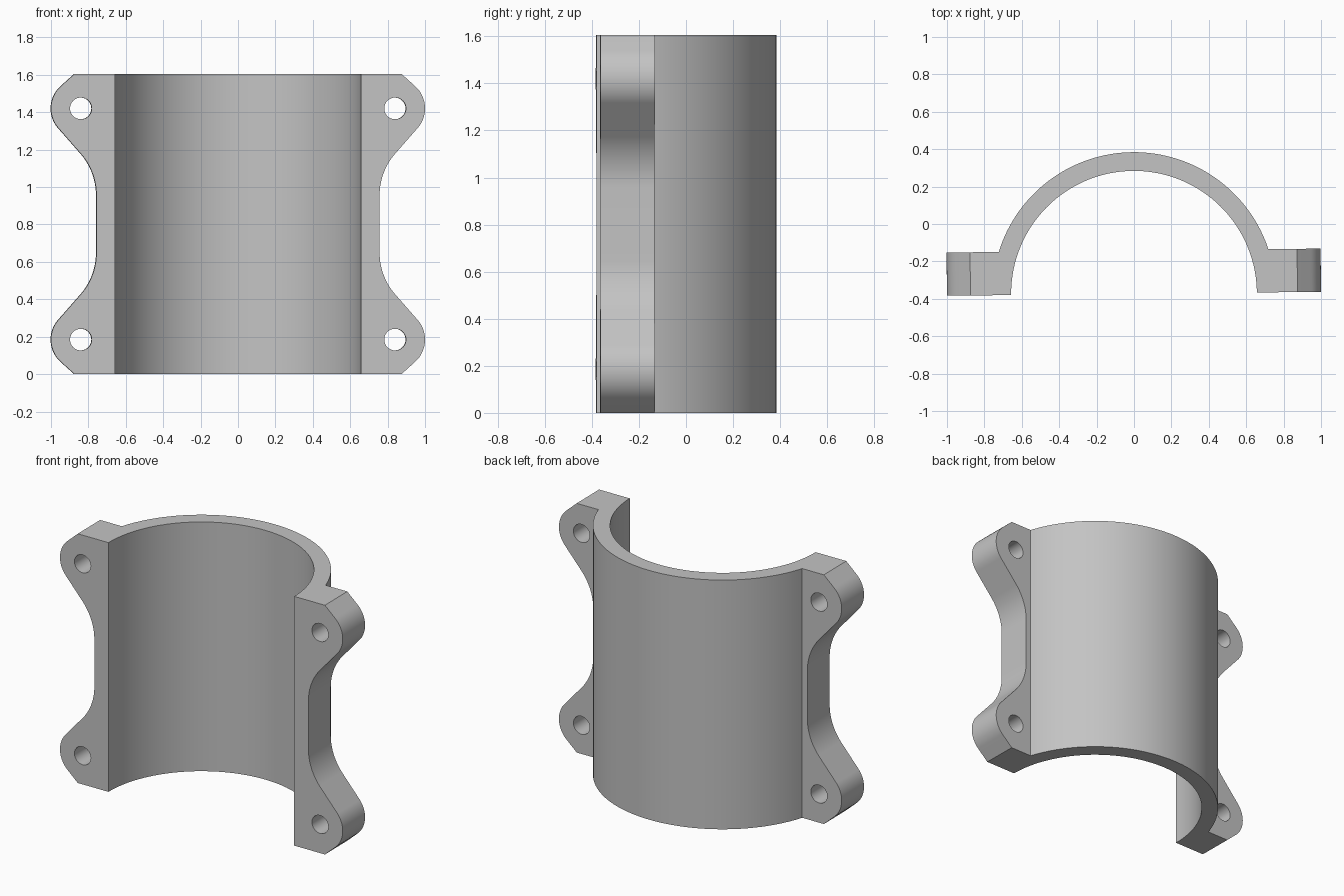
import bpy, bmesh
from math import sin, cos, tan, asin, radians, pi
from mathutils import Vector

cube = bpy.data.objects.get("Cube")
if cube:
    bpy.data.objects.remove(cube, do_unlink=True)

HEIGHT, OUTER_R, INNER_R = 1.605, 0.757, 0.657
FLANGE = 0.231                      # flange thickness
MID = HEIGHT / 2
EAR_X, EAR_Z, EAR_R = 0.84, 0.618, 0.16   # bolt ear, height from the middle
HOLE_R, FILLET_R = 0.058, 0.34

grey = bpy.data.materials.new("plain grey")
grey.use_nodes = True
grey.diffuse_color = (0.55, 0.55, 0.55, 1)
grey.node_tree.nodes["Principled BSDF"].inputs["Base Color"].default_value = grey.diffuse_color


def arc(cx, cy, r, start, end, steps):
    """Points on an arc, angles in degrees."""
    angles = [radians(start + (end - start) * i / steps) for i in range(steps + 1)]
    return [(cx + r * cos(a), cy + r * sin(a)) for a in angles]


def prism(name, points, direction):
    """Extrude a closed outline of 3D points."""
    bm = bmesh.new()
    face = bm.faces.new([bm.verts.new(p) for p in points])
    out = bmesh.ops.extrude_face_region(bm, geom=[face])
    moved = [v for v in out["geom"] if isinstance(v, bmesh.types.BMVert)]
    bmesh.ops.translate(bm, verts=moved, vec=Vector(direction))
    bmesh.ops.recalc_face_normals(bm, faces=bm.faces)
    mesh = bpy.data.meshes.new(name)
    bm.to_mesh(mesh)
    bm.free()
    mesh.materials.append(grey)
    obj = bpy.data.objects.new(name, mesh)
    bpy.context.collection.objects.link(obj)
    return obj


def boolean(target, cutter, operation):
    """Apply a boolean and remove the cutter."""
    cutter.hide_render = True
    mod = target.modifiers.new("cut", "BOOLEAN")
    mod.object, mod.operation, mod.solver = cutter, operation, "EXACT"
    bpy.context.view_layer.objects.active = target
    bpy.ops.object.modifier_apply(modifier=mod.name)
    bpy.data.objects.remove(cutter, do_unlink=True)


# Half shell with flat flanges, as one cross-section
side = asin(FLANGE / OUTER_R) * 180 / pi
section = arc(0, 0, OUTER_R, side, 180 - side, 64)
section += [(-1.05, FLANGE), (-1.05, 0)]
section += arc(0, 0, INNER_R, 180, 0, 72)
section += [(1.05, 0), (1.05, FLANGE)]
clamp = prism("half_clamp", [(x, y, 0) for x, y in section], (0, 0, HEIGHT))

# Upper right quarter of the flange outline: waist, fillet, ear, slanted corner
quarter = arc(OUTER_R + FILLET_R, 0.153, FILLET_R, 180, 140, 14)
quarter += arc(EAR_X, EAR_Z, EAR_R, -40, 48, 22)
x, z = quarter[-1]
quarter.append((x - 0.1 * tan(radians(48)), z + 0.1))
right = [(x, -z) for x, z in reversed(quarter)] + quarter
outline = right + [(-x, z) for x, z in reversed(right)]
boolean(clamp, prism("flange_outline", [(x, -0.5, MID + z) for x, z in outline], (0, 2, 0)),
        "INTERSECT")

# Four bolt holes
for sx in (-1, 1):
    for sz in (-1, 1):
        ring = arc(sx * EAR_X, MID + sz * EAR_Z, HOLE_R, 0, 360, 32)[:-1]
        boolean(clamp, prism("bolt_hole", [(x, -0.2, z) for x, z in ring], (0, 0.7, 0)),
                "DIFFERENCE")

# Slight turn, then shading
clamp.location.y = -0.373
clamp.rotation_euler.z = 0.0105
bpy.ops.object.select_all(action="DESELECT")
clamp.select_set(True)
bpy.context.view_layer.objects.active = clamp
bpy.ops.object.transform_apply(location=True, rotation=True, scale=True)
bpy.ops.object.shade_smooth_by_angle(angle=radians(30))
